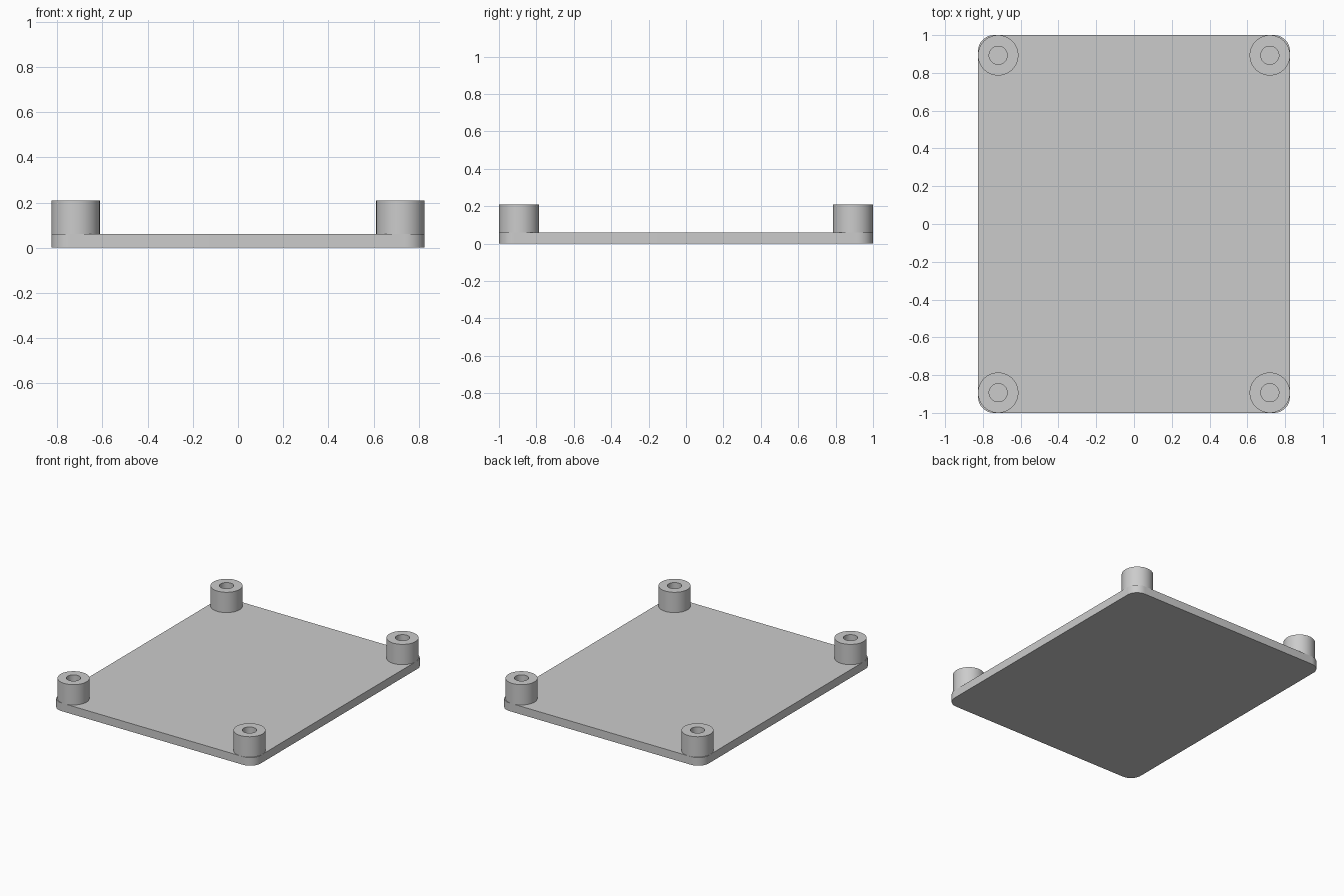
import bpy
import bmesh
from math import cos, sin, pi, radians
from mathutils import Matrix

cube = bpy.data.objects.get("Cube")
if cube:
    bpy.data.objects.remove(cube, do_unlink=True)

HALF_X, HALF_Y, PLATE_TOP = 0.826, 1.0, 0.06
CORNER_R = 0.085
POST_R, HOLE_R, POST_TOP = 0.107, 0.048, 0.21

grey = bpy.data.materials.new("light grey")
grey.use_nodes = True
colour = (0.6, 0.6, 0.6, 1)
grey.diffuse_color = colour
grey.node_tree.nodes["Principled BSDF"].inputs["Base Color"].default_value = colour


def finish(bm, name):
    bmesh.ops.recalc_face_normals(bm, faces=bm.faces)
    mesh = bpy.data.meshes.new(name)
    bm.to_mesh(mesh)
    bm.free()
    mesh.materials.append(grey)
    obj = bpy.data.objects.new(name, mesh)
    bpy.context.collection.objects.link(obj)
    bpy.ops.object.select_all(action="DESELECT")
    obj.select_set(True)
    bpy.context.view_layer.objects.active = obj
    bpy.ops.object.shade_smooth_by_angle(angle=radians(30))
    return obj


# Base plate: rounded rectangle, extruded upwards
bm = bmesh.new()
outline = []
for i, (sx, sy) in enumerate([(1, 1), (-1, 1), (-1, -1), (1, -1)]):
    for step in range(13):
        a = (i + step / 12) * pi / 2
        outline.append(bm.verts.new((sx * (HALF_X - CORNER_R) + CORNER_R * cos(a),
                                     sy * (HALF_Y - CORNER_R) + CORNER_R * sin(a), 0)))
base = bm.faces.new(outline)
top = bmesh.ops.extrude_face_region(bm, geom=[base], use_keep_orig=True)
bmesh.ops.translate(bm, vec=(0, 0, PLATE_TOP),
                    verts=[v for v in top["geom"] if isinstance(v, bmesh.types.BMVert)])
finish(bm, "base_plate")


# Hollow corner posts: lathed wall profile with an open bore down to the plate
def post(name, x, y):
    bm = bmesh.new()
    profile = [(POST_R, PLATE_TOP), (POST_R, POST_TOP), (HOLE_R, POST_TOP), (HOLE_R, PLATE_TOP)]
    verts = [bm.verts.new((r, 0, z)) for r, z in profile]
    edges = [bm.edges.new((verts[i], verts[(i + 1) % 4])) for i in range(4)]
    bmesh.ops.spin(bm, geom=verts + edges, cent=(0, 0, 0), axis=(0, 0, 1),
                   angle=2 * pi, steps=48, use_merge=True)
    bmesh.ops.remove_doubles(bm, verts=bm.verts, dist=0.0001)
    bmesh.ops.transform(bm, matrix=Matrix.Translation((x, y, 0)), verts=bm.verts)
    finish(bm, name)


for side, sx in (("left", 1), ("right", -1)):
    for end, sy in (("front", -1), ("back", 1)):
        post(f"{end}_{side}_post", sx * (HALF_X - POST_R), sy * (HALF_Y - POST_R))
